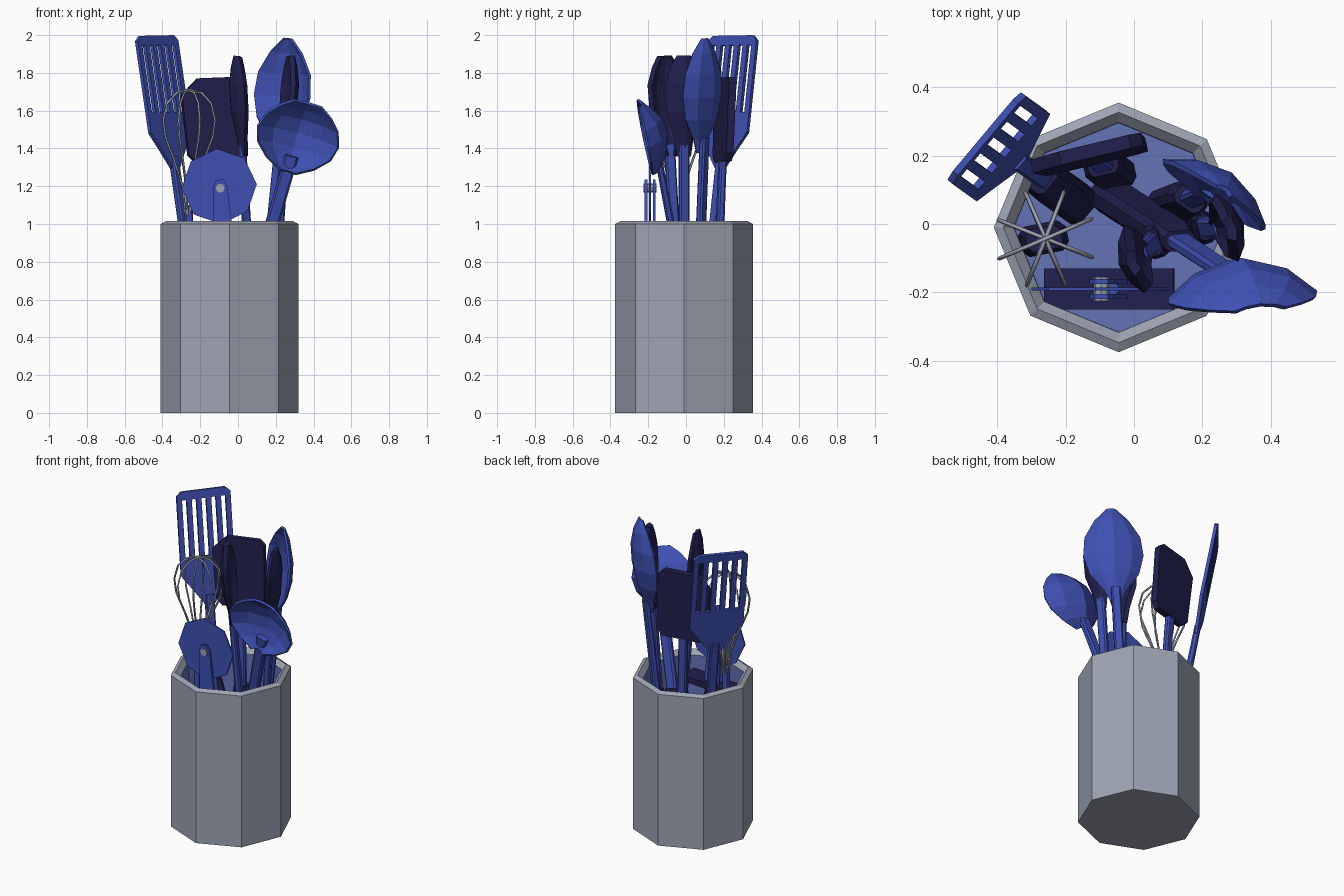
import bpy, bmesh, math
from mathutils import Vector, Matrix

if "Cube" in bpy.data.objects:
    bpy.data.objects.remove(bpy.data.objects["Cube"])

def material(name, rgb):
    m = bpy.data.materials.new(name)
    m.diffuse_color = (*rgb, 1)
    m.use_nodes = True
    m.node_tree.nodes["Principled BSDF"].inputs["Base Color"].default_value = m.diffuse_color
    return m

GREY = material("grey metal", (0.34, 0.37, 0.45))
BLUE = material("blue plastic", (0.05, 0.08, 0.45))
NAVY = material("navy silicone", (0.015, 0.014, 0.075))
LINER = material("pale blue liner", (0.13, 0.17, 0.47))

def finish(name, bm, mats, frame=Matrix()):
    bmesh.ops.recalc_face_normals(bm, faces=bm.faces)
    bm.transform(frame)
    me = bpy.data.meshes.new(name)
    bm.to_mesh(me)
    bm.free()
    for m in mats:
        me.materials.append(m)
    ob = bpy.data.objects.new(name, me)
    bpy.context.collection.objects.link(ob)
    return ob

def tool_frame(x, y, lean, width):
    """Local z runs up the tool, x across it, origin on the tool axis at z = 1."""
    a = Vector((*lean, 1)).normalized()
    w = Vector(width)
    w = (w - a * w.dot(a)).normalized()
    n = a.cross(w)
    m = Matrix((w, n, a)).transposed().to_4x4()
    m.translation = (x, y, 1)
    return m

def add_plate(bm, pts, thick, y=0):
    """Extrude an outline given in local x, z."""
    f = bm.faces.new([bm.verts.new((px, y - thick / 2, pz)) for px, pz in pts])
    r = bmesh.ops.extrude_face_region(bm, geom=[f])
    vs = [v for v in r["geom"] if isinstance(v, bmesh.types.BMVert)]
    bmesh.ops.translate(bm, verts=vs, vec=(0, thick, 0))

def rect(x0, x1, z0, z1):
    return [(x0, z0), (x1, z0), (x1, z1), (x0, z1)]

def add_loft(bm, rows, n=8):
    """Closed bar through rows of (z, half width, half depth)."""
    rings = []
    for z, a, b in rows:
        rings.append([bm.verts.new((a * sx, b * sy, z)) for sx, sy in
                      ((-1, -.5), (-.7, -1), (.7, -1), (1, -.5), (1, .5), (.7, 1), (-.7, 1), (-1, .5))])
    for r, s in zip(rings, rings[1:]):
        for i in range(n):
            bm.faces.new((r[i], r[(i + 1) % n], s[(i + 1) % n], s[i]))
    bm.faces.new(rings[0])
    bm.faces.new(rings[-1])

def handle(tool, frame, head, w=0.06, t=0.04, shaft=0.028):
    bm = bmesh.new()
    add_loft(bm, [(-0.95, w * .8, t * .8), (-0.9, w, t), (-0.25, w, t), (-0.17, w * .75, t * .75)])
    finish(tool + "_handle", bm, [NAVY], frame)
    bm = bmesh.new()
    add_loft(bm, [(-0.2, shaft, .02), (head, shaft, .018)])
    finish(tool + "_shaft", bm, [BLUE], frame)

def bowl(name, frame, rows, mat, thick=0.014, y0=0):
    """Scooped head through rows of (z, half width, depth), bulging to local +y."""
    bm = bmesh.new()
    us = (-1, -.6, 0, .6, 1)
    grid = [[bm.verts.new((u * w, y0 + d * (1 - u * u), z)) for u in us] for z, w, d in rows]
    for r, s in zip(grid, grid[1:]):
        for i in range(4):
            bm.faces.new((r[i], r[i + 1], s[i + 1], s[i]))
    ob = finish(name, bm, [mat], frame)
    mod = ob.modifiers.new("thickness", "SOLIDIFY")
    mod.thickness = thick
    mod.offset = 0

# Octagonal holder with a peaked rim and coloured inside
bm = bmesh.new()
rings = []
for r, z in ((.365, 0), (.365, 1.0), (.337, 1.015), (.307, .985), (.305, .04)):
    rings.append([bm.verts.new((-.045 + r * math.cos(i * math.pi / 4),
                                -.01 + r * math.sin(i * math.pi / 4), z)) for i in range(8)])
for k, (r, s) in enumerate(zip(rings, rings[1:])):
    for i in range(8):
        f = bm.faces.new((r[i], r[(i + 1) % 8], s[(i + 1) % 8], s[i]))
        f.material_index = 1 if k == 3 else 0
bm.faces.new(rings[0])
bm.faces.new(rings[-1]).material_index = 1
finish("holder", bm, [GREY, LINER])

# Slotted turner
fr = tool_frame(-.29, .15, (-.145, .104), (.645, .765, 0))
handle("slotted_turner", fr, .36)
bm = bmesh.new()
H = .167
add_plate(bm, [(-.03, .3), (.03, .3), (.1, .4), (H, .49), (H, .6), (-H, .6), (-H, .49), (-.1, .4)], .02)
add_plate(bm, [(-H, .96), (H, .96), (H, .985), (H - .03, 1.012), (.03 - H, 1.012), (-H, .985)], .02)
for i in range(6):
    c = -H + .016 + i * (2 * H - .032) / 5
    add_plate(bm, rect(c - .016, c + .016, .6, .96), .02)
finish("slotted_turner_blade", bm, [BLUE], fr)

# Flat scraper with one sloped corner
fr = tool_frame(-.1, .18, (-.05, .04), (.97, .23, 0))
handle("scraper", fr, .4)
bm = bmesh.new()
add_plate(bm, [(-.15, .37), (-.11, .33), (.13, .33), (.16, .37), (.165, .74), (.13, .775),
               (-.08, .775), (-.17, .69)], .04)
finish("scraper_blade", bm, [NAVY], fr)

# Large serving spoon
fr = tool_frame(.18, .08, (.1, .04), (.83, -.56, 0))
handle("serving_spoon", fr, .46)
bowl("serving_spoon_bowl", fr, [(.38, .028, .01), (.45, .06, .03), (.56, .145, .06), (.68, .178, .075),
                                (.8, .165, .07), (.91, .1, .045), (.985, .025, .01)], BLUE, y0=-.03)

# Ladle leaning to the right
fr = tool_frame(.18, -.08, (.29, -.19), (1, 0, .15))
handle("ladle", fr, .38, shaft=.036)
bowl("ladle_bowl", fr, [(.3, .04, .03), (.35, .13, .07), (.42, .2, .1), (.5, .222, .115),
                        (.58, .195, .1), (.64, .14, .06), (.685, .075, .015)], BLUE, y0=-.05)

# Tongs: two arms with scooped tips bulging outwards
for side, x, y, lean, s in (("left", .045, -.065, (-.06, -.055), -1), ("right", .22, -.01, (.075, -.002), 1)):
    fr = tool_frame(x, y, lean, (.3 * s, -.95 * s, 0))
    handle("tongs_" + side, fr, .42, w=.05, t=.03)
    bowl("tongs_%s_tip" % side, fr, [(.36, .03, .012), (.46, .045, .02), (.6, .09, .045), (.74, .094, .045),
                                     (.83, .065, .03), (.89, .032, .01)], NAVY, thick=.03, y0=-.012)

# Whisk: four wire loops
fr = tool_frame(-.262, -.043, (.005, 0), (1, .2, 0))
handle("whisk", fr, .1, w=.07, t=.045, shaft=.022)
cu = bpy.data.curves.new("whisk_wires", "CURVE")
cu.dimensions = "3D"
cu.bevel_depth = .006
cu.bevel_resolution = 0
prof = [(.018, .05), (.035, .2), (.085, .34), (.135, .46), (.148, .55), (.125, .64), (.07, .695)]
for k in range(4):
    a = math.radians(12 + 45 * k)
    path = prof + [(0, .712 - k * .004)] + [(-r, z) for r, z in reversed(prof)]
    sp = cu.splines.new("POLY")
    sp.points.add(len(path) - 1)
    for p, (r, z) in zip(sp.points, path):
        p.co = (*(fr @ Vector((r * math.cos(a), r * math.sin(a), z))), 1)
cu.materials.append(GREY)
ob = bpy.data.objects.new("whisk_wires", cu)
bpy.context.collection.objects.link(ob)
bpy.context.view_layer.objects.active = ob
ob.select_set(True)
bpy.ops.object.convert(target="MESH")

# Wheel cutter: octagonal disc, fork, guard, handle and pin
fr = tool_frame(-.08, -.19, (-.06, 0), (1, 0, 0))
handle("cutter", fr, -.1, w=.065, t=.045)
bm = bmesh.new()
add_plate(bm, [(-.008 + .2 * math.sin(i * math.pi / 4), .2 + .2 * math.cos(i * math.pi / 4))
               for i in range(8)], .01)
finish("cutter_wheel", bm, [BLUE], fr)
bm = bmesh.new()
for y in (-.022, .022):
    add_plate(bm, [(-.055, -.12), (.055, -.12), (.035, .2), (.018, .235), (-.022, .235), (-.038, .2)], .014, y)
finish("cutter_fork", bm, [BLUE], fr)
bm = bmesh.new()
add_plate(bm, rect(-.19, .19, -.15, -.11), .12)
finish("cutter_guard", bm, [NAVY], fr)
bm = bmesh.new()
add_plate(bm, [(-.003 + .024 * math.cos(i * math.pi / 4), .19 + .024 * math.sin(i * math.pi / 4))
               for i in range(8)], .07)
finish("cutter_pin", bm, [GREY], fr)
